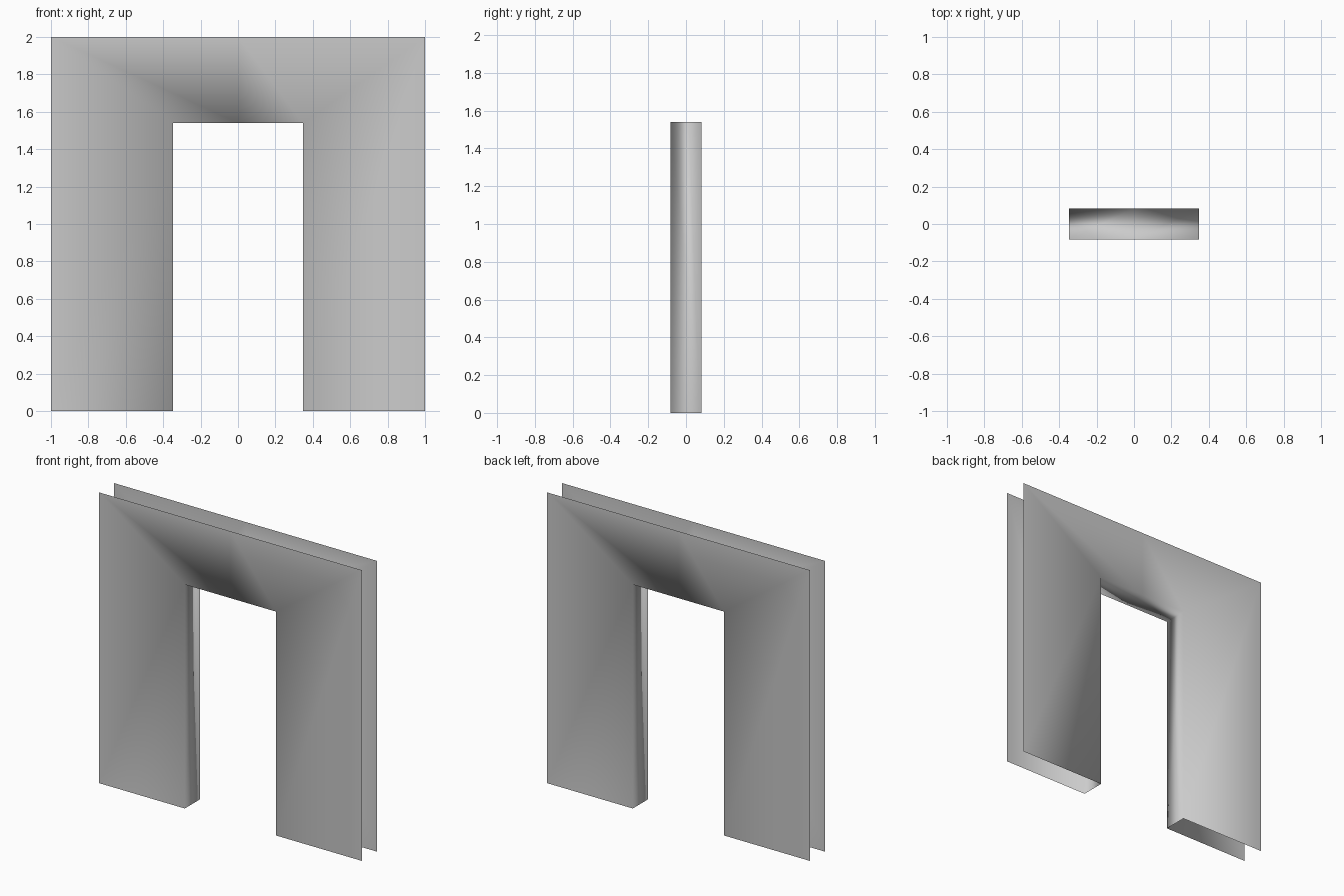
import bpy, bmesh

if "Cube" in bpy.data.objects:
    bpy.data.objects.remove(bpy.data.objects["Cube"])

HALF_DEPTH = 0.083

# Opening outline and matching outer outline, left foot to right foot (x, z)
inner = [(-0.347, 0), (-0.347, 1.54), (0, 1.54), (0.347, 1.54), (0.347, 0)]
outer = [(-1, 0), (-1, 2), (0, 2), (1, 2), (1, 0)]

bm = bmesh.new()


def row(outline, y):
    return [bm.verts.new((x, y, z)) for x, z in outline]


def bridge(a, b):
    for i in range(len(a) - 1):
        bm.faces.new((a[i], a[i + 1], b[i + 1], b[i]))


# Front wall, doorway reveal, back wall; outer edges and feet stay open
rows = [row(outer, -HALF_DEPTH), row(inner, -HALF_DEPTH),
        row(inner, HALF_DEPTH), row(outer, HALF_DEPTH)]
for a, b in zip(rows, rows[1:]):
    bridge(a, b)

bmesh.ops.recalc_face_normals(bm, faces=bm.faces)
# Front wall must face -y
bm.normal_update()
if bm.faces[:][0].normal.y > 0:
    bmesh.ops.reverse_faces(bm, faces=bm.faces)
for f in bm.faces:
    f.smooth = True  # soft shading runs around the reveal corners

mesh = bpy.data.meshes.new("doorway_wall")
bm.to_mesh(mesh)
bm.free()
bpy.context.collection.objects.link(bpy.data.objects.new("doorway_wall", mesh))
